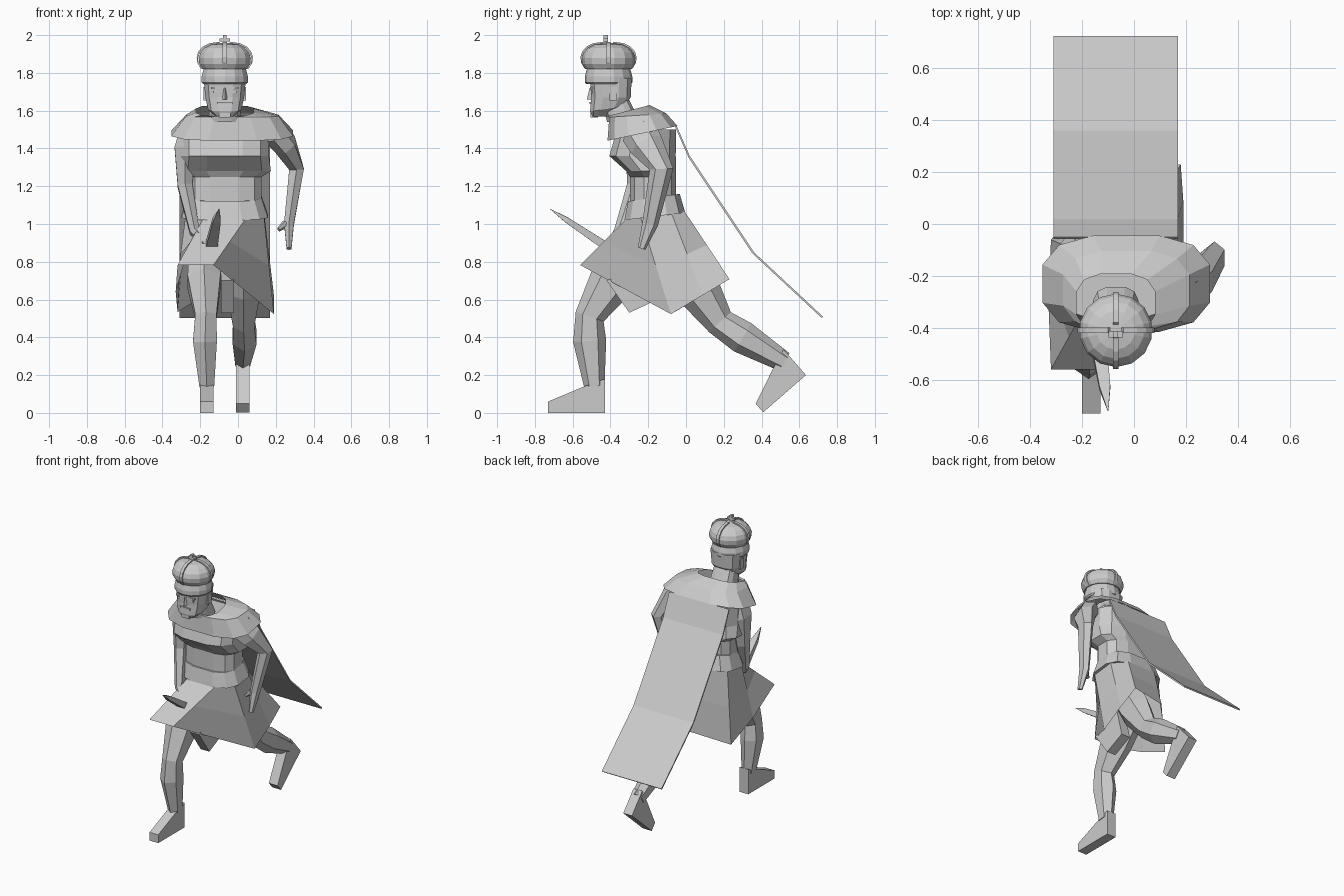
import bpy
import bmesh
import math
from mathutils import Vector

if "Cube" in bpy.data.objects:
    bpy.data.objects.remove(bpy.data.objects["Cube"])

GREY = (0.6, 0.6, 0.6, 1)
stone = bpy.data.materials.new("pale grey")
stone.use_nodes = True
stone.diffuse_color = GREY
stone.node_tree.nodes["Principled BSDF"].inputs["Base Color"].default_value = GREY

middle_x = -.07
head_y = -.41
sides = (("right", -1), ("left", 1))


def loft(name, rings, caps=True):
    """Join matching loops of points with quads, optionally closing both ends."""
    bm = bmesh.new()
    loops = [[bm.verts.new(point) for point in points] for points in rings]
    for lower, upper in zip(loops, loops[1:]):
        for i in range(len(lower)):
            bm.faces.new((lower[i - 1], lower[i], upper[i], upper[i - 1]))
    if caps:
        bm.faces.new(loops[0])
        bm.faces.new(loops[-1])
    bmesh.ops.recalc_face_normals(bm, faces=bm.faces)
    mesh = bpy.data.meshes.new(name)
    bm.to_mesh(mesh)
    bm.free()
    mesh.materials.append(stone)
    obj = bpy.data.objects.new(name, mesh)
    bpy.context.collection.objects.link(obj)


def unit_section(count, power):
    """Rounded square section, power 1 being a circle."""
    section = []
    for i in range(count):
        angle = math.tau * (i + .5) / count
        section.append([math.copysign(abs(value) ** power, value)
                        for value in (math.cos(angle), math.sin(angle))])
    return section


def ring(front, back, z, half_width, tilt=0, x=middle_x, count=12, power=.7):
    centre = (front + back) / 2
    depth = (back - front) / 2
    return [(x + half_width * u, centre + depth * v, z + tilt * v)
            for u, v in unit_section(count, power)]


def limb(name, points, widths, flatness=1.4, count=6):
    """Tapering tube along a path, deeper than wide by the flatness factor."""
    points = [Vector(point) for point in points]
    rings = []
    for i, (point, width) in enumerate(zip(points, widths)):
        following = points[min(i + 1, len(points) - 1)]
        along = (following - points[max(i - 1, 0)]).normalized()
        deep = along.cross(Vector((1, 0, 0))).normalized()
        wide = deep.cross(along)
        rings.append([point + width * (wide * u + deep * v * flatness)
                      for u, v in unit_section(count, 1)])
    loft(name, rings)


def slab(name, outline, x_start, x_end):
    """Side outline in y and z, extruded across x."""
    loft(name, [[(x, y, z) for y, z in outline] for x in (x_start, x_end)])


def box(name, x, y, z, width, depth, height):
    signs = ((-1, -1), (1, -1), (1, 1), (-1, 1))
    outline = [(y + depth * a / 2, z + height * b / 2) for a, b in signs]
    slab(name, outline, x - width / 2, x + width / 2)


def foot(name, x, heel_y, heel_z, angle):
    """Boot side outline turned about the heel."""
    c, s = math.cos(angle), math.sin(angle)
    outline = ((0, 0), (.3, 0), (.3, .06), (.11, .14), (0, .18))
    slab(name, [(heel_y - c * along - s * up, heel_z - s * along + c * up)
                for along, up in outline], x - .035, x + .035)


# Torso with overhanging chest, and belt
chest = ((-.3, 1.03, .2), (-.3, 1.25, .2), (-.32, 1.28, .25), (-.41, 1.36, .24), (-.37, 1.5, .24))
loft("torso", [ring(front, -.05, z, half) for front, z, half in chest])
loft("belt", [ring(-.33, 0, 1.04, .235, .02), ring(-.31, -.03, 1.14, .2, .02)])

# Skirt: drawn forward over the raised right leg, trailing behind on the left
waist = ring(-.32, 0, 1.05, .22, .02, count=8)
hem_corners = ((.19, .09), (.18, .23), (-.07, .2), (-.32, -.06),
               (-.33, -.3), (-.32, -.56), (-.13, -.56), (.19, -.08))
hem = [(x, y, max(.48 - .54 * y, .57 + .6 * y)) for x, y in hem_corners]
halfway = [Vector(a).lerp(Vector(b), .5) for a, b in zip(hem, waist)]
loft("skirt", [hem, halfway, waist], caps=False)
slab("under_cloth", [(-.42, .7), (-.3, .53), (-.15, .6), (-.2, .8)], -.09, -.02)

# Legs: hip, thigh, knee, calf, ankle
leg_widths = (.1, .1, .065, .073, .045)
limb("right_leg", [(-.17, -.2, .9), (-.18, -.4, .69), (-.17, -.51, .51),
                   (-.175, -.51, .38), (-.165, -.485, .14)], leg_widths, 1.2)
limb("left_leg", [(.03, -.08, .9), (.03, .06, .66), (.03, .18, .48),
                  (.035, .3, .4), (.025, .52, .27)], leg_widths, 1.2)
foot("right_foot", -.165, -.43, 0, 0)
foot("left_foot", .025, .635, .2, math.radians(41))

# Arms: shoulder, upper arm, elbow, wrist, fingertips
arm_widths = (.07, .065, .045, .03, .015)
limb("left_arm", [(.19, -.25, 1.49), (.25, -.21, 1.42), (.31, -.13, 1.29),
                  (.27, -.19, 1), (.27, -.235, .87)], arm_widths)
limb("left_thumb", [(.25, -.2, 1), (.215, -.22, .97)], (.02, .01))
limb("right_arm", [(-.25, -.23, 1.48), (-.28, -.23, 1.4), (-.28, -.25, 1.2),
                   (-.23, -.34, .96), (-.14, -.41, .87)], arm_widths)

# Sword pointing forward and up
pommel = Vector((-.15, -.36, .84))
tip = Vector((-.1, -.72, 1.08))
guard = pommel.lerp(tip, .17)
cross = Vector((.05, .015, -.02))
limb("sword_grip", [pommel, guard], (.015, .015), 1, 4)
limb("sword_guard", [guard - cross, guard + cross], (.012, .012), 1, 4)
limb("sword_blade", [guard, pommel.lerp(tip, .75), tip], (.045, .03, .002), .7, 4)

# Shoulder mantle rising to the collar
loft("mantle", [ring(-.42, -.04, 1.48, .33, .04, -.03),
                ring(-.41, -.1, 1.575, .25, .01, -.03),
                ring(-.42, -.19, 1.6, .155, .03)], caps=False)

# Cape sheet flying out behind
cape_line = [(-.05, 1.52), (.02, 1.36), (.36, .85), (.725, .51)]
underside = [(y - .007, z - .007) for y, z in reversed(cape_line)]
slab("cape", cape_line + underside, -.31, .17)

# Neck and head
loft("neck", [ring(-.42, -.24, 1.54, .09), ring(-.45, -.3, 1.66, .08)])
loft("head", [ring(-.5, -.4, 1.57, .05), ring(-.51, -.32, 1.61, .09, .015),
              ring(-.505, -.29, 1.67, .105), ring(-.51, -.285, 1.77, .115)])

# Face
loft("nose", [[(middle_x - half, -.5, z), (middle_x + half, -.5, z), (middle_x, y, z)]
              for half, y, z in ((.015, -.525, 1.66), (.008, -.51, 1.72))])
box("moustache", middle_x, -.505, 1.64, .08, .014, .012)
box("beard", middle_x, -.485, 1.59, .06, .04, .05)
for label, sign in sides:
    inner = middle_x + sign * .045
    outer = middle_x + sign * .1
    box(label + "_brow", inner, -.5, 1.72, .055, .016, .012)
    box(label + "_eye", inner, -.497, 1.7, .035, .014, .014)
    box(label + "_ear", outer, -.385, 1.69, .025, .04, .07)


# Crown: band, domed cap, raised arches and cross
def circle(radius, z):
    return ring(head_y - radius, head_y + radius, z, radius, count=14, power=1)


dome = []
for step in range(7):
    angle = math.radians(20 * step - 35)
    dome.append((.142 * math.cos(angle) ** .75, 1.87 + .088 * math.sin(angle)))
loft("crown_band", [circle(.117, 1.74), circle(.126, 1.75), circle(.126, 1.78), circle(.115, 1.82)])
loft("crown_cap", [circle(radius, z) for radius, z in dome])
for spoke in range(4):
    angle = math.tau * spoke / 4
    outward = Vector((math.cos(angle), math.sin(angle), 0))
    across = Vector((-outward.y, outward.x, 0)) * .011
    rings = []
    for radius, z in dome:
        base = Vector((middle_x, head_y, z)) + outward * radius
        raised = base + outward * .007 + Vector((0, 0, .007))
        rings.append([base - across, base + across, raised + across, raised - across])
    loft("crown_arch", rings)
box("cross_post", middle_x, -.425, 1.975, .018, .024, .05)
box("cross_bar", middle_x, -.425, 1.975, .056, .024, .016)
